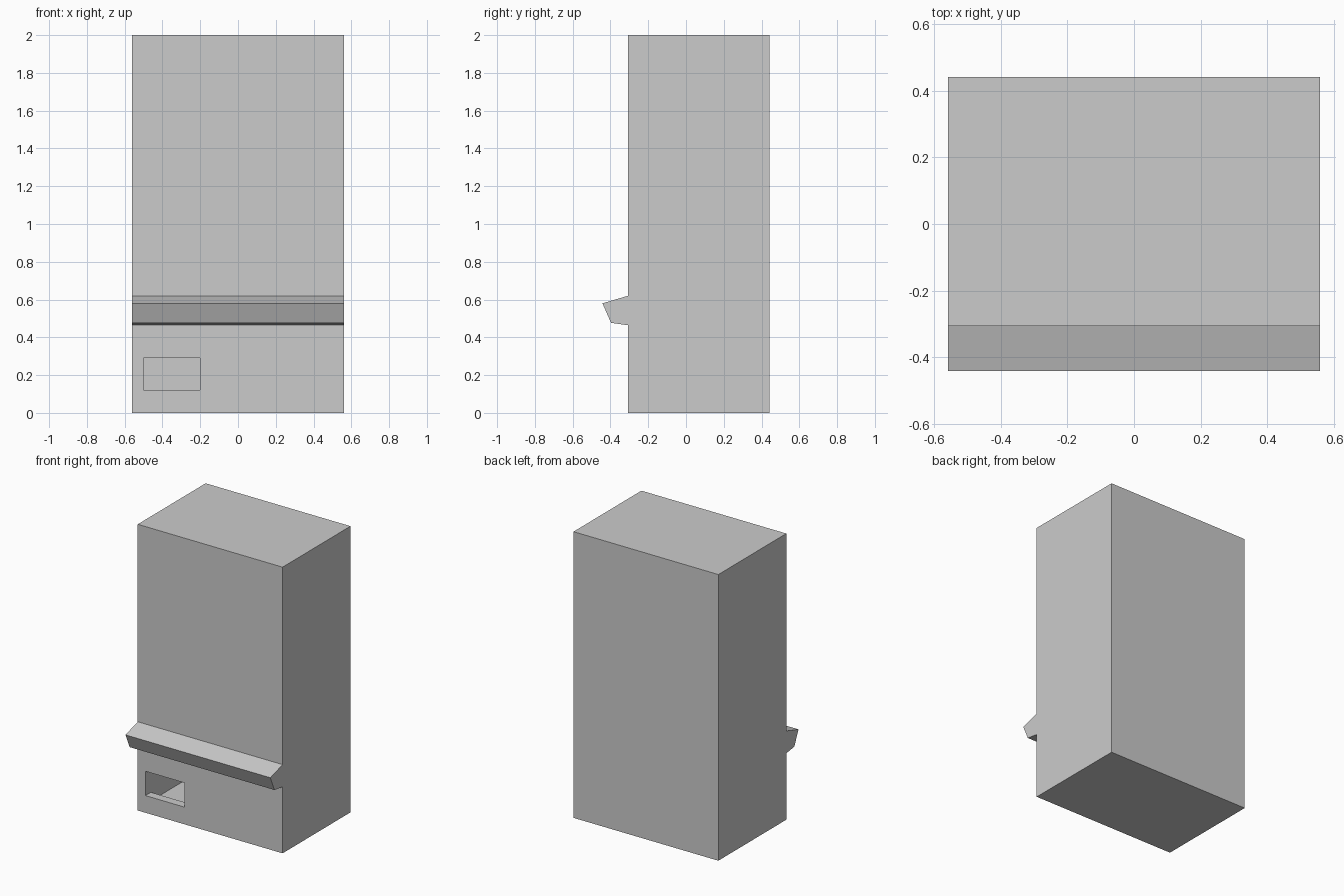
import bpy, bmesh

if "Cube" in bpy.data.objects:
    bpy.data.objects.remove(bpy.data.objects["Cube"])

HALF_W = 0.56
FRONT, BACK = -0.3075, 0.4425
WALL = 0.06


def make_object(name, bm):
    bmesh.ops.recalc_face_normals(bm, faces=bm.faces)
    mesh = bpy.data.meshes.new(name)
    bm.to_mesh(mesh)
    bm.free()
    obj = bpy.data.objects.new(name, mesh)
    bpy.context.collection.objects.link(obj)
    return obj


def box(name, lo, hi):
    bm = bmesh.new()
    bmesh.ops.create_cube(bm, size=1)
    for v in bm.verts:
        v.co = [(a + b) / 2 + c * (b - a) for a, b, c in zip(lo, hi, v.co)]
    return make_object(name, bm)


def extrude_x(name, profile, half):
    bm = bmesh.new()
    face = bm.faces.new([bm.verts.new((-half, y, z)) for y, z in profile])
    new = bmesh.ops.extrude_face_region(bm, geom=[face])["geom"]
    verts = [g for g in new if isinstance(g, bmesh.types.BMVert)]
    bmesh.ops.translate(bm, verts=verts, vec=(2 * half, 0, 0))
    return make_object(name, bm)


# Tall cabinet
cabinet = box("cabinet", (-HALF_W, FRONT, 0), (HALF_W, BACK, 2))

# Hollow collection chamber, then the hatch opening through the front wall
chamber = box("chamber_cutter", (-HALF_W + WALL, FRONT + WALL, WALL),
              (HALF_W - WALL, BACK - WALL, 0.40))
hatch = box("hatch_cutter", (-0.50, FRONT - 0.1, 0.12), (-0.20, FRONT + WALL + 0.02, 0.29))
for cutter in (chamber, hatch):
    mod = cabinet.modifiers.new(cutter.name, 'BOOLEAN')
    mod.operation = 'DIFFERENCE'
    mod.solver = 'EXACT'
    mod.object = cutter
    cutter.hide_render = True
    cutter.hide_set(True)

# Angled control ledge across the front
extrude_x("control_ledge",
          [(FRONT, 0.62), (-0.4425, 0.58), (-0.397, 0.477), (FRONT, 0.464)], HALF_W)
